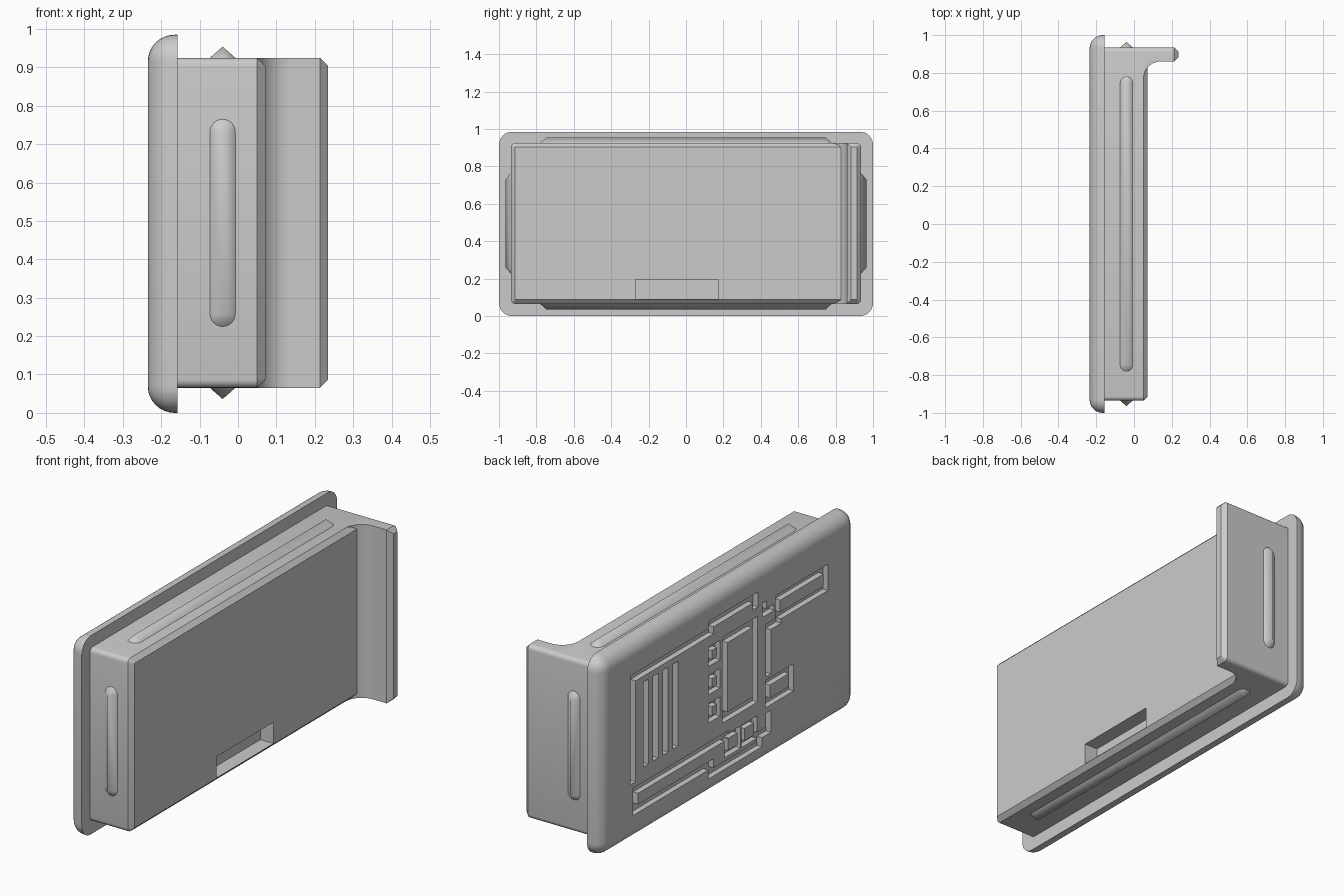
import bpy
import bmesh
from math import cos, sin, pi, radians
from mathutils import Vector

cube = bpy.data.objects.get("Cube")
if cube:
    bpy.data.objects.remove(cube, do_unlink=True)

grey = bpy.data.materials.new("plain_grey")
grey.use_nodes = True
grey.diffuse_color = (0.6, 0.6, 0.6, 1)
grey.node_tree.nodes["Principled BSDF"].inputs["Base Color"].default_value = grey.diffuse_color


def add_box(bm, low, high):
    """Add an axis-aligned box and return its vertices."""
    verts = bmesh.ops.create_cube(bm, size=1)["verts"]
    for v in verts:
        v.co = Vector([a + (b - a) * (c + 0.5) for a, b, c in zip(low, high, v.co)])
    return verts


def finish(bm, name):
    """Turn a bmesh into a named grey object."""
    bmesh.ops.recalc_face_normals(bm, faces=bm.faces[:])
    mesh = bpy.data.meshes.new(name)
    bm.to_mesh(mesh)
    bm.free()
    mesh.materials.append(grey)
    obj = bpy.data.objects.new(name, mesh)
    bpy.context.collection.objects.link(obj)
    return obj


def select(obj):
    bpy.ops.object.select_all(action="DESELECT")
    obj.select_set(True)
    bpy.context.view_layer.objects.active = obj


def smooth(obj):
    select(obj)
    bpy.ops.object.shade_smooth_by_angle(angle=radians(30))


def carve(obj, cutter):
    """Subtract the cutter, then discard it."""
    cutter.hide_render = True
    mod = obj.modifiers.new("carve", "BOOLEAN")
    mod.operation = "DIFFERENCE"
    mod.solver = "EXACT"
    mod.use_self = True
    mod.object = cutter
    select(obj)
    bpy.ops.object.modifier_apply(modifier=mod.name)
    bpy.data.objects.remove(cutter, do_unlink=True)


def bevel(bm, edges, size, segments):
    bmesh.ops.bevel(bm, geom=edges, offset=size, offset_type="OFFSET",
                    segments=segments, profile=0.5, affect="EDGES")


def along_x(edge):
    a, b = (v.co for v in edge.verts)
    return abs(a.y - b.y) + abs(a.z - b.z) < 1e-5


def chamfer_end(bm, x, size):
    """Chamfer the border of the flat face that lies at the given x."""
    face = max((f for f in bm.faces if all(abs(v.co.x - x) < 1e-5 for v in f.verts)),
               key=lambda f: f.calc_area())
    bevel(bm, list(face.edges), size, 1)


FACE, BACK = -0.235, -0.157
LOW, HIGH, SIDE = 0.065, 0.925, 0.935
CHAMFER = 0.022

# Face plate: everything rounded except the flat back rim
bm = bmesh.new()
add_box(bm, (FACE, -1, 0), (BACK, 1, 0.985))
bevel(bm, [e for e in bm.edges if any(v.co.x < BACK - 0.01 for v in e.verts)], 0.07, 8)
face_plate = finish(bm, "face_plate")

# Grooves in the face plate, as right-angled paths in (y, z)
grooves = bmesh.new()


def groove(points, width=0.04):
    h = width / 2
    for (y0, z0), (y1, z1) in zip(points, points[1:]):
        add_box(grooves, (FACE - 0.05, min(y0, y1) - h, min(z0, z1) - h),
                (FACE + 0.028, max(y0, y1) + h, max(z0, z1) + h))


def groove_ring(y0, y1, z0, z1, width=0.04):
    groove([(y0, z0), (y1, z0), (y1, z1), (y0, z1), (y0, z0)], width)


# Outline of the vented panel and the lower tray
groove([(0.75, 0.31), (0.75, 0.81), (0.14, 0.81), (0.14, 0.845), (-0.21, 0.845), (-0.21, 0.81)])
groove([(0.02, 0.245), (0.73, 0.245), (0.73, 0.15), (0.14, 0.15), (0.14, 0.105),
        (-0.24, 0.105), (-0.24, 0.15), (-0.31, 0.15), (-0.31, 0.22)])
# Vent slots
for i in range(4):
    y = 0.65 - 0.077 * i
    groove([(y, 0.36), (y, 0.74)])
# Central block with three small cells beside it
groove_ring(-0.205, 0.03, 0.34, 0.725)
for z in (0.41, 0.55, 0.69):
    groove_ring(0.08, 0.145, z - 0.035, z + 0.035, 0.025)
# Two small lower blocks
for y in (-0.03, -0.16):
    groove_ring(y - 0.05, y + 0.05, 0.155, 0.24, 0.025)
# Far blocks and connecting grooves
groove([(-0.31, 0.44), (-0.31, 0.66), (-0.39, 0.66)])
groove([(-0.28, 0.78), (-0.28, 0.74), (-0.34, 0.74)], 0.03)
groove_ring(-0.76, -0.385, 0.68, 0.775, 0.035)
groove_ring(-0.49, -0.305, 0.285, 0.385, 0.035)
carve(face_plate, finish(grooves, "groove_cutter"))
smooth(face_plate)

# Main body: softened long edges, chamfered rear face, notch near the bottom
REAR = 0.072
bm = bmesh.new()
add_box(bm, (BACK - 0.01, -SIDE, LOW), (REAR, SIDE, HIGH))
bevel(bm, [e for e in bm.edges if along_x(e)], CHAMFER, 4)
chamfer_end(bm, REAR, CHAMFER)
body = finish(bm, "body")
bm = bmesh.new()
add_box(bm, (0, -0.27, LOW + CHAMFER + 0.003), (0.2, 0.175, 0.195))
carve(body, finish(bm, "notch_cutter"))
smooth(body)

# Rear tongue: filleted profile extruded upwards
TIP, INNER, R = 0.235, 0.86, 0.09
START = REAR - CHAMFER
arc = [(START + R - R * cos(t * pi / 20), INNER - R + R * sin(t * pi / 20)) for t in range(11)]
profile = arc + [(TIP, INNER), (TIP, SIDE), (START, SIDE)]
bm = bmesh.new()
base = bm.faces.new([bm.verts.new((x, y, LOW)) for x, y in profile])
top = bmesh.ops.extrude_face_region(bm, geom=[base])["geom"]
for v in top:
    if isinstance(v, bmesh.types.BMVert):
        v.co.z = HIGH
bmesh.ops.recalc_face_normals(bm, faces=bm.faces[:])
bevel(bm, [e for e in bm.edges if along_x(e) and e.verts[0].co.y > SIDE - 0.001], CHAMFER, 4)
chamfer_end(bm, TIP, CHAMFER)
smooth(finish(bm, "rear_tongue"))


# Snap ridges: peaked bars with conical ends on all four sides
def ridge(name, half_length, place):
    bm = bmesh.new()
    radius, height = 0.033, 0.029
    straight = half_length - radius
    for side in (-1, 1):
        bm.verts.new(place(0, side * straight, height))
        for i in range(13):
            a = pi * i / 12
            for depth in (0, -0.01):
                bm.verts.new(place(radius * cos(a), side * (straight + radius * sin(a)), depth))
    hull = bmesh.ops.convex_hull(bm, input=bm.verts[:])
    loose = {g for g in hull["geom_interior"] if isinstance(g, bmesh.types.BMVert)}
    bmesh.ops.delete(bm, geom=list(loose), context="VERTS")
    smooth(finish(bm, name))


MID = -0.04
ridge("front_ridge", 0.27, lambda u, v, h: (MID + u, -SIDE - h, 0.495 + v))
ridge("back_ridge", 0.27, lambda u, v, h: (MID + u, SIDE + h, 0.495 + v))
ridge("top_ridge", 0.78, lambda u, v, h: (MID + u, v, HIGH + h))
ridge("bottom_ridge", 0.78, lambda u, v, h: (MID + u, v, LOW - h))
